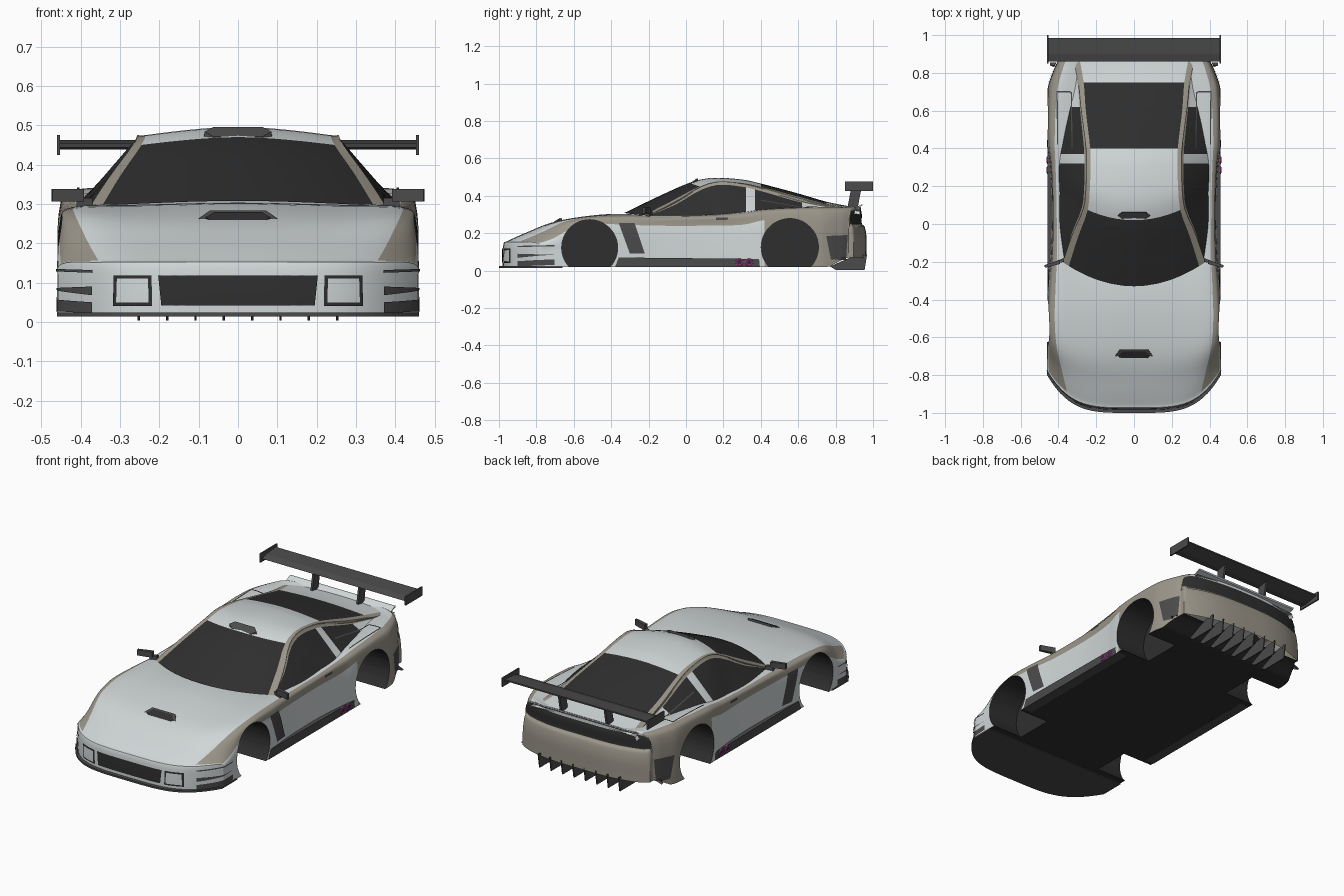
import bpy, bmesh, math
from mathutils import Vector, Matrix
from mathutils.bvhtree import BVHTree

if "Cube" in bpy.data.objects:
    bpy.data.objects.remove(bpy.data.objects["Cube"])


def material(name, rgb):
    m = bpy.data.materials.new(name)
    m.diffuse_color = (*rgb, 1)
    m.use_nodes = True
    m.node_tree.nodes["Principled BSDF"].inputs["Base Color"].default_value = m.diffuse_color
    return m


SILVER = material("silver_paint", (0.64, 0.68, 0.69))
TAN = material("tan_paint", (0.33, 0.305, 0.255))
DARK = material("dark_glass", (0.028, 0.028, 0.028))
CARBON = material("carbon_grey", (0.07, 0.07, 0.07))
PINK = material("pink_metal", (0.6, 0.06, 0.45))


def clamp(v):
    return max(0.0, min(1.0, v))


def spline(keys, rows, t):
    n = len(keys)
    i = 0
    while i < n - 2 and t > keys[i + 1]:
        i += 1

    def tan(j, c):
        a, b = max(j - 1, 0), min(j + 1, n - 1)
        return (rows[b][c] - rows[a][c]) / (keys[b] - keys[a])
    h = keys[i + 1] - keys[i]
    u = (t - keys[i]) / h
    a, b = 2*u**3 - 3*u*u + 1, u**3 - 2*u*u + u
    return [rows[i][c]*a + tan(i, c)*b*h + rows[i + 1][c]*(1 - a) + tan(i + 1, c)*(u**3 - u*u)*h
            for c in range(len(rows[0]))]


def finish(bm, name, mats, smooth=35):
    bmesh.ops.recalc_face_normals(bm, faces=bm.faces)
    me = bpy.data.meshes.new(name)
    bm.to_mesh(me)
    ob = bpy.data.objects.new(name, me)
    bpy.context.collection.objects.link(ob)
    for m in mats:
        me.materials.append(m)
    if smooth:
        shade(ob, smooth)
    return ob


def shade(ob, angle=35):
    bpy.ops.object.select_all(action='DESELECT')
    ob.select_set(True)
    bpy.context.view_layer.objects.active = ob
    bpy.ops.object.shade_smooth_by_angle(angle=math.radians(angle))


def loft(ts, row_at, section, bend, colour, sub, closed):
    """Skin mirrored cross-sections; colour(t, band) picks the slot of each face."""
    bm = bmesh.new()
    grid = []
    for t in ts:
        row = row_at(t)
        half = section(row)
        full = [(-x, z) for x, z in reversed(half[1:])] + half
        keys = list(range(len(full)))
        line = []
        for k in range((len(full) - 1)*sub + 1):
            x, z = spline(keys, full, k/sub)
            line.append(bm.verts.new((x, bend(x, row[0]), z)))
        grid.append(line)
    mid = (len(grid[0]) - 1)/2
    for a, b, t0, t1 in zip(grid, grid[1:], ts, ts[1:]):
        for k in range(len(a) - 1):
            f = bm.faces.new((a[k], a[k + 1], b[k + 1], b[k]))
            f.material_index = colour((t0 + t1)/2, int(abs(k + .5 - mid)//sub))
        if closed:
            bm.faces.new((a[0], b[0], b[-1], a[-1])).material_index = 2
    if closed:
        bm.faces.new(grid[0]).material_index = 2
        bm.faces.new(grid[-1]).material_index = 2
        bmesh.ops.remove_doubles(bm, verts=bm.verts, dist=0.0007)
    bmesh.ops.recalc_face_normals(bm, faces=bm.faces)
    return bm


# Lower body stations: y, centre z, crest x, crest z, half width, tan edge z
rows = [(y, z, .35, z, .455, z - d) for y, z, d in ((-.98, .02, 0), (-.98, .08, 0), (-.975, .145, .004))]
rows += [(-.955, .158, .355, .156, .457, .148), (-.85, .205, .38, .20, .458, .17),
         (-.70, .262, .41, .262, .46, .22), (-.50, .295, .42, .288, .46, .25),
         (-.33, .303, .415, .293, .455, .245), (-.15, .29, .408, .29, .440, .24),
         (.10, .29, .41, .293, .434, .24), (.30, .30, .415, .308, .445, .245),
         (.42, .31, .42, .325, .46, .27), (.60, .315, .415, .335, .46, .285),
         (.75, .32, .40, .338, .453, .285), (.88, .327, .37, .336, .422, .285)]
rows += [(y, z, .35, z - .004, .40, min(.275, z - .01)) for y, z in
         ((.93, .34), (.935, .325), (.94, .30), (.94, .25), (.955, .235), (.965, .18), (.965, .10), (.965, .07))]
LIP = 15


def body_section(r):
    y, zc, xf, zf, w, zt = r
    zb = .02 + .05*clamp((y - .8)/.13)
    zt = max(zb, zt)
    return [(0, zc), (xf*.6, (zc + zf)/2), (xf, zf), (w - .006, zt), (w, max(zb, min(.1, zt - .01))), (w, zb)]


def body_bend(x, y):
    return y + clamp((-.5 - y)/.48)*.2*(abs(x)/.46)**4 - clamp((y - .72)/.23)*.07*(abs(x)/.4)**3


def body_colour(t, band):
    if LIP + 1 < t < LIP + 3 and band < 3:
        return 2
    if t > LIP + 7 - .01 or t < 3:
        return 0
    if t > LIP + 3 or band == 2 or (band > 2 and t > 11):
        return 1
    return 0


idx = list(range(len(rows)))
body_bm = loft([i/5 for i in range(5*(len(rows) - 1) + 1)], lambda t: spline(idx, rows, t),
               body_section, body_bend, body_colour, 6, True)

# Cabin stations: y, roof z, roof edge x z, rail x z, base x z
cabin = [(-.33, .308, .345, .296, .368, .29, .385, .275), (-.15, .395, .297, .375, .33, .355, .405, .28),
         (.02, .470, .245, .450, .275, .435, .405, .285), (.13, .495, .235, .474, .265, .458, .408, .29),
         (.30, .487, .23, .467, .262, .448, .408, .30), (.40, .465, .232, .448, .265, .425, .40, .31),
         (.60, .412, .255, .395, .285, .368, .37, .315), (.76, .366, .268, .355, .30, .338, .335, .315),
         (.93, .334, .30, .325, .33, .315, .34, .30)]


def cabin_colour(y, band):
    if band == 1:
        return 1
    if band == 0:
        return 2 if y < .02 or .40 < y < .75 else 0
    return 2 if y < .32 or .37 < y < .62 else 0


stops = [-.33, .02, .32, .37, .40, .62, .75, .93]
ts = [a + (b - a)*k/6 for a, b in zip(stops, stops[1:]) for k in range(6)] + [.93]
cabin_bm = loft(ts, lambda t: spline([r[0] for r in cabin], cabin, t),
                lambda r: [(0, r[1]), (r[2], r[3]), (r[4], r[5]), (r[6], r[7])],
                lambda x, y: y + .9*x*x*clamp((.3 - y)/.25), cabin_colour, 6, False)
trees = [BVHTree.FromBMesh(b) for b in (body_bm, cabin_bm)]
body = finish(body_bm, "car_body", [SILVER, TAN, DARK])
finish(cabin_bm, "cabin", [SILVER, TAN, DARK], 25)

# Wheel wells cut from the body
bm = bmesh.new()
for s in (-1, 1):
    for y, z, r in ((-.515, .122, .15), (.555, .125, .153)):
        bmesh.ops.create_cone(bm, cap_ends=True, segments=48, radius1=r, radius2=r, depth=.32,
                              matrix=Matrix.Translation((s*.43, y, z)) @ Matrix.Rotation(math.pi/2, 4, 'Y'))
for f in bm.faces:
    f.material_index = 2
cutter = finish(bm, "wheel_well_cutter", [SILVER, TAN, DARK], 0)
cutter.hide_render = True
mod = body.modifiers.new("wells", 'BOOLEAN')
mod.operation, mod.solver, mod.object = 'DIFFERENCE', 'EXACT', cutter
bpy.context.view_layer.objects.active = body
bpy.ops.object.modifier_apply(modifier="wells")
bpy.data.objects.remove(cutter)
shade(body)


def decal(name, corners, d, mat, sides=(1, -1), off=.004, n=10):
    """Thin panel: a four-cornered patch projected along d onto the body."""
    a, b, c, e = (Vector(p) for p in corners)
    d = Vector(d).normalized()
    bm = bmesh.new()
    for s in sides:
        g = {}
        for i in range(n + 1):
            for j in range(n + 1):
                u, v = i/n, j/n
                p = (a*(1 - u) + b*u)*(1 - v) + (e*(1 - u) + c*u)*v
                hits = [h for h in (t.ray_cast(p - d*.3, d) for t in trees) if h[0]]
                q = min(hits, key=lambda h: h[3])[0] if hits else p
                q = q - d*off
                g[i, j] = bm.verts.new((s*q.x, q.y, q.z))
        for i in range(n):
            for j in range(n):
                bm.faces.new((g[i, j], g[i + 1, j], g[i + 1, j + 1], g[i, j + 1]))
    return finish(bm, name, [mat])


def prism(name, pts, axis, lo, hi, mat, mirror=False):
    """Extrude a 2D outline along x or z."""
    bm = bmesh.new()
    for s in ((1, -1) if mirror else (1,)):
        ends = [[bm.verts.new((s*h, p, q) if axis == 'x' else (s*p, q, h)) for p, q in pts] for h in (lo, hi)]
        bm.faces.new(ends[0])
        bm.faces.new(ends[1])
        for k in range(len(pts)):
            m = (k + 1) % len(pts)
            bm.faces.new((ends[0][k], ends[0][m], ends[1][m], ends[1][k]))
    return finish(bm, name, [mat], 0)


def rect(a, b, c, d):
    return [(a, c), (b, c), (b, d), (a, d)]


# Front bumper: grille, lamps, corner slots
FWD, IN, DOWN, DIAG = (0, 1, 0), (-1, 0, 0), (0, 0, -1), (-.8, .6, 0)


def front(x0, x1, z0, z1, t=0):
    return [(x0, -.97, z0), (x1, -.97, z0), (x1 + t, -.97, z1), (x0 - t, -.97, z1)]


decal("grille", front(-.195, .195, .042, .118, .008), FWD, DARK, (1,))
decal("lamp_frame", front(.218, .318, .04, .118, -.002), FWD, DARK)
decal("lamp_lens", front(.227, .31, .049, .11, -.002), FWD, SILVER, off=.007)
for name, z0, z1, z2, z3 in (("corner_flap", .022, .03, .06, .05), ("corner_slot", .068, .085, .085, .09),
                             ("corner_seam", .125, .13, .136, .132)):
    decal(name, [(.37, -.90, z0), (.458, -.70, z1), (.458, -.70, z2), (.37, -.90, z3)], DIAG, CARBON)

# Splitter
nose = [(x/20*.46, -1.0 + .2*abs(x/20)**4) for x in range(-20, 21)]
prism("front_splitter", nose + [(.46, -.66), (-.46, -.66)], 'z', .014, .024, CARBON)

# Side skirts, vents, handles
prism("side_skirt", [(-.38, .018), (.42, .018), (.405, .062), (-.36, .07)], 'x', .40, .458, CARBON, True)
decal("fender_vent", [(.45, -.30, .09), (.45, -.22, .09), (.45, -.275, .255), (.45, -.36, .255)], IN, CARBON)
decal("door_handle", [(.43, .16, .27), (.43, .225, .272), (.43, .225, .285), (.43, .16, .283)], IN, CARBON)
decal("rear_side_vent", [(.44, .775, .06), (.44, .855, .055), (.44, .865, .19), (.44, .75, .185)], IN, CARBON)

# Haunch duct outlines
for x0, y0, x1, y1 in ((.325, .40, .335, .70), (.402, .42, .41, .70), (.335, .695, .41, .703)):
    decal("duct_line", [(x0, y0, .33), (x0 + max(.006, 0 if y1 - y0 > .1 else x1 - x0), y0, .33),
                        (x1, y1, .33), (x1 - .006 if y1 - y0 > .1 else x0, y1, .33)], DOWN, CARBON)

# Exhaust pipes
for s in (-1, 1):
    for y in (.285, .338):
        bpy.ops.mesh.primitive_torus_add(location=(s*.457, y, .044), rotation=(0, math.pi/2, 0), major_radius=.016,
                                         minor_radius=.005, major_segments=20, minor_segments=8)
        ob = bpy.context.object
        ob.name = "exhaust_ring"
        ob.data.materials.append(PINK)
        shade(ob)
        bpy.ops.mesh.primitive_cylinder_add(location=(s*.455, y, .044), rotation=(0, math.pi/2, 0),
                                            radius=.014, depth=.01, vertices=20)
        bpy.context.object.name = "exhaust_bore"
        bpy.context.object.data.materials.append(DARK)

# Mirrors
prism("mirror_shell", [(.392, -.212), (.472, -.232), (.474, -.218), (.394, -.19)], 'z', .306, .338, CARBON, True)
prism("mirror_stalk", [(.37, -.20), (.41, -.21), (.41, -.195), (.37, -.18)], 'z', .27, .315, CARBON, True)


# Hood and roof scoops: low hexagonal mouths
def scoop(name, w, y0, y1, z0, z1, mat, lift):
    bm = bmesh.new()
    ring = [(-w, .5), (-w*.72, 0), (w*.72, 0), (w, .5), (w*.72, 1), (-w*.72, 1)]
    top = [bm.verts.new((x, y0 + (y1 - y0)*v, z0 + (z1 - z0)*v + lift)) for x, v in ring]
    low = [bm.verts.new((x*1.06, y0 + (y1 - y0)*v + .004*(2*v - 1), z0 + (z1 - z0)*v - .03)) for x, v in ring]
    bm.faces.new(top)
    for k in range(6):
        m = (k + 1) % 6
        bm.faces.new((low[k], low[m], top[m], top[k]))
    finish(bm, name, [mat], 0)


scoop("hood_scoop_rim", .10, -.73, -.665, .244, .283, CARBON, 0)
scoop("hood_scoop_mouth", .082, -.722, -.675, .249, .277, DARK, .003)
scoop("roof_scoop", .085, .028, .062, .468, .493, CARBON, .003)

# Rear wing, diffuser
prism("wing_blade", [(.86, .443), (.90, .439), (.985, .455), (.985, .463), (.90, .455)], 'x', -.455, .455, CARBON)
prism("wing_endplate", rect(.85, 1.0, .425, .475), 'x', .452, .46, CARBON, True)
prism("wing_strut", [(.86, .32), (.915, .32), (.94, .45), (.885, .45)], 'x', .138, .150, CARBON, True)
for k in range(8):
    x = -.252 + k*.072
    prism("diffuser_fin", [(.77, .022), (.80, .004), (.955, .004), (.968, .085), (.90, .08)],
          'x', x - .003, x + .003, CARBON)
prism("tail_lip", [(.88, .325), (.94, .345), (.945, .352), (.935, .352)], 'x', -.33, .33, SILVER)
